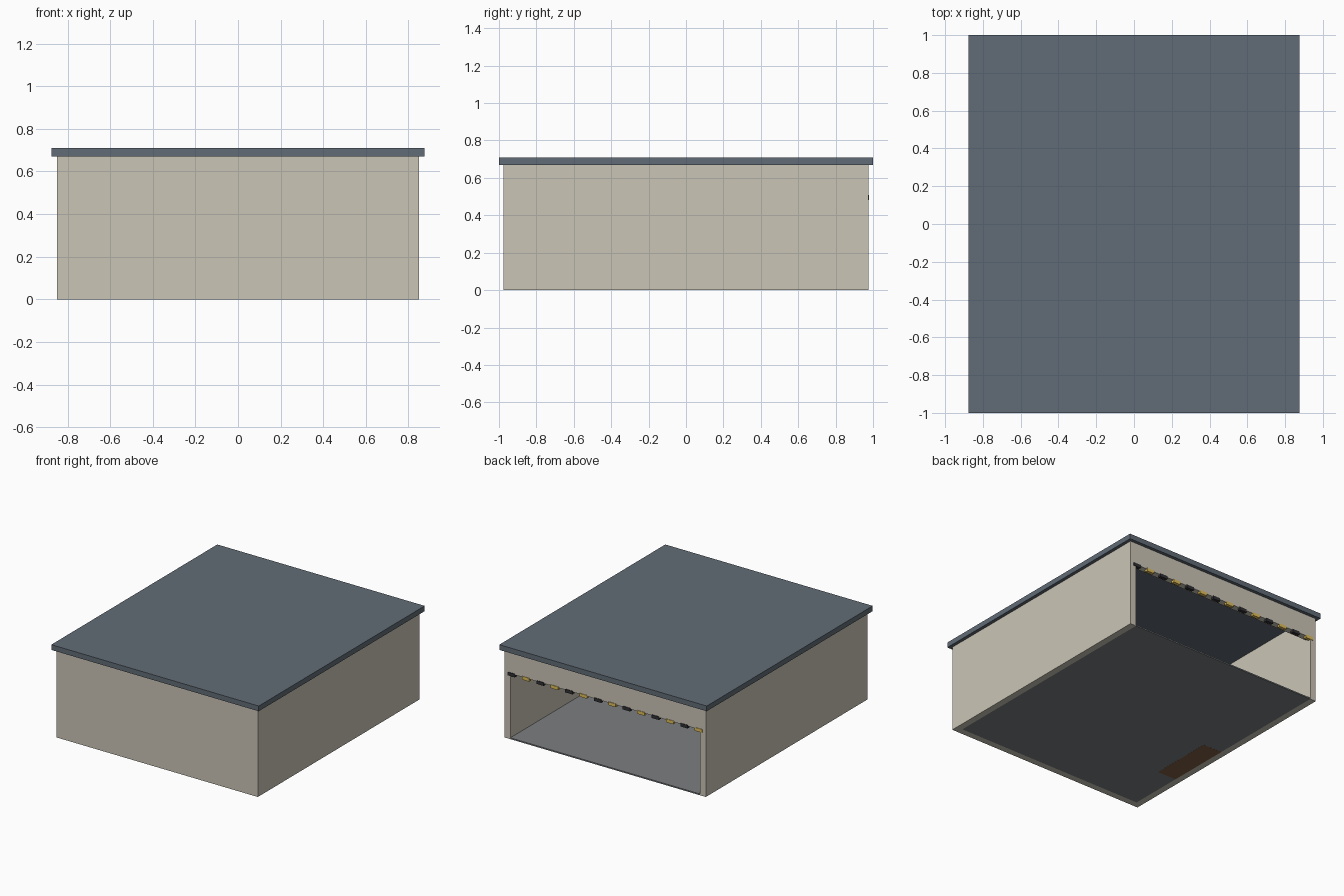
import bpy

if "Cube" in bpy.data.objects:
    bpy.data.objects.remove(bpy.data.objects["Cube"])


def material(name, color):
    m = bpy.data.materials.new(name)
    m.diffuse_color = (*color, 1)
    m.use_nodes = True
    m.node_tree.nodes["Principled BSDF"].inputs["Base Color"].default_value = m.diffuse_color
    return m


WALL = material("plaster", (0.60, 0.56, 0.47))
ROOF = material("slate", (0.12, 0.15, 0.18))
FLOOR = material("concrete", (0.20, 0.21, 0.22))
YELLOW = material("yellow", (0.75, 0.52, 0.10))
BLACK = material("black", (0.03, 0.03, 0.035))
WOOD = material("wood", (0.22, 0.12, 0.06))


def box(name, x, y, z, mat):
    """Box from (min, max) ranges on each axis."""
    bpy.ops.mesh.primitive_cube_add(
        size=1, location=[(a + b) / 2 for a, b in (x, y, z)])
    o = bpy.context.object
    o.name = name
    o.scale = [b - a for a, b in (x, y, z)]
    bpy.ops.object.transform_apply(location=False, rotation=False, scale=True)
    o.data.materials.append(mat)
    return o


W, D, T = 0.85, 0.975, 0.05   # half width, half depth, wall thickness
H, DOOR = 0.67, 0.50          # wall height, door opening height

# Walls: two sides, closed front, lintel over the open back
box("left_wall", (-W, -W + T), (-D, D), (0, H), WALL)
box("right_wall", (W - T, W), (-D, D), (0, H), WALL)
box("front_wall", (-W + T, W - T), (-D, -D + T), (0, H), WALL)
box("door_lintel", (-W + T, W - T), (D - T, D), (DOOR, H), WALL)

# Floor and overhanging roof slab
box("floor_slab", (-W + T, W - T), (-D + T, D), (0, 0.01), FLOOR)
box("roof_slab", (-0.875, 0.875), (-1, 1), (H, 0.71), ROOF)

# Alternating hazard blocks along the lintel edge
COUNT = 14
for i in range(COUNT):
    cx = 0.79 - i * 1.58 / (COUNT - 1)
    box(f"hazard_block_{i + 1}", (cx - 0.031, cx + 0.031), (0.955, 0.979),
        (0.483, 0.508), YELLOW if i % 2 else BLACK)

# Workbench against the left wall
box("workbench", (-0.80, -0.64), (-0.50, 0.0), (-0.0005, 0.20), WOOD)
